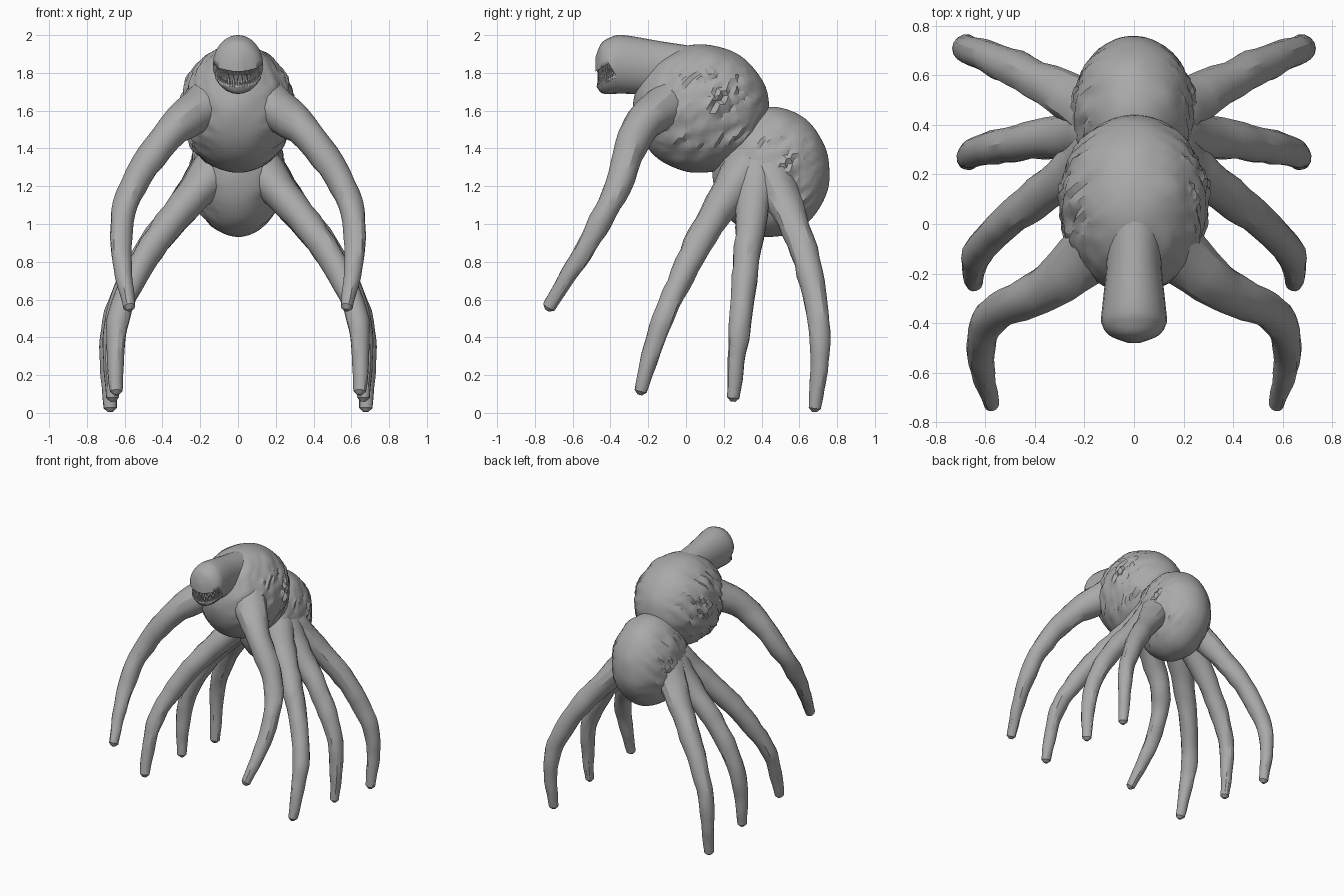
import bpy, bmesh, math
from mathutils import Vector, Matrix, noise

if "Cube" in bpy.data.objects:
    bpy.data.objects.remove(bpy.data.objects["Cube"])

grey = bpy.data.materials.new("skin_grey")
grey.use_nodes = True
colour = (0.4, 0.4, 0.4, 1)
grey.diffuse_color = colour
grey.node_tree.nodes["Principled BSDF"].inputs["Base Color"].default_value = colour


def select(obj):
    bpy.ops.object.select_all(action='DESELECT')
    obj.select_set(True)
    bpy.context.view_layer.objects.active = obj


def add_object(name, bm):
    bmesh.ops.recalc_face_normals(bm, faces=bm.faces)
    mesh = bpy.data.meshes.new(name)
    bm.to_mesh(mesh)
    bm.free()
    obj = bpy.data.objects.new(name, mesh)
    bpy.context.collection.objects.link(obj)
    mesh.materials.append(grey)
    select(obj)
    bpy.ops.object.shade_smooth_by_angle(angle=math.radians(30))
    return obj


def body_ball(name, centre, radii, wrinkle):
    """Ellipsoid with slanted skin folds on both flanks."""
    bm = bmesh.new()
    bmesh.ops.create_icosphere(bm, subdivisions=5, radius=1)
    for v in bm.verts:
        n = v.co.copy()
        p = Vector(a * b for a, b in zip(n, radii))
        along, across = p.y + p.z, p.y - p.z
        fold = noise.noise(Vector((n.x * 2, along * 7, across * 28)))
        flank = min(1, max(0, abs(n.x) * 1.8 - 0.5))
        lump = noise.noise(p * 7) * 0.006
        v.co = Vector(centre) + p + n * (fold * flank * wrinkle + lump)
    add_object(name, bm)


def loft(rings):
    """Skin a list of closed rings and cap both ends."""
    bm = bmesh.new()
    rows = [[bm.verts.new(p) for p in ring] for ring in rings]
    for a, b in zip(rows, rows[1:]):
        for i in range(len(a)):
            j = (i + 1) % len(a)
            bm.faces.new((a[i], a[j], b[j], b[i]))
    bm.faces.new(rows[0])
    bm.faces.new(rows[-1])
    return bm


def smooth_path(keys, steps):
    """Catmull-Rom interpolation through tuples of numbers."""
    keys = [Vector(k) for k in keys]
    ext = [keys[0]] + keys + [keys[-1]]
    out = []
    for a, b, c, d in zip(ext, ext[1:], ext[2:], ext[3:]):
        for s in range(steps):
            t = s / steps
            out.append(0.5 * (2 * b + (c - a) * t + (2 * a - 5 * b + 4 * c - d) * t * t
                              + (3 * b - a - 3 * c + d) * t ** 3))
    return out + [keys[-1]]


def limb_radius(drop):
    """Wide flare at the hip, slow taper towards the toe."""
    return 0.032 + 0.045 * (1 - drop * drop) + 0.06 * math.exp(-9 * drop)


def leg(name, keys, sides=14):
    """Knobbly limb from hip to toe, mirrored into a left and a right one."""
    path = smooth_path(keys, 6)
    toe = path[-1] + (path[-1] - path[-2]).normalized() * 0.02
    path.append(toe)
    hip_z = path[0].z
    for side, label in ((1, "left"), (-1, "right")):
        rings = []
        for i, p in enumerate(path):
            tangent = (path[min(i + 1, len(path) - 1)] - path[max(i - 1, 0)]).normalized()
            u = tangent.cross(Vector((0, 1, 0))).normalized()
            w = tangent.cross(u)
            radius = limb_radius((hip_z - p.z) / (hip_z - toe.z)) * (0.4 if p is toe else 1)
            ring = []
            for s in range(sides):
                a = math.tau * s / sides
                d = u * math.cos(a) + w * math.sin(a)
                q = p + d * radius * (1 + 0.16 * noise.noise((p + d * 0.08) * 9))
                ring.append((q.x * side, q.y, q.z))
            rings.append(ring)
        add_object(f"{label}_{name}", loft(rings))


# Body
body_ball("thorax", (0, 0.08, 1.61), (0.3, 0.36, 0.34), 0.022)
body_ball("abdomen", (0, 0.45, 1.275), (0.25, 0.31, 0.345), 0.016)

# Front legs hang from the thorax and reach forward
leg("front_leg", [(0.12, -0.06, 1.66), (0.34, -0.25, 1.5), (0.56, -0.36, 1.2),
                  (0.62, -0.5, 0.93), (0.6, -0.64, 0.7), (0.575, -0.725, 0.56)])

# Three abdomen legs share one bent outline (reach, drop) and fan out in y
outline = [(0.1, 0), (0.22, 0.1), (0.47, 0.35), (0.64, 0.61), (0.675, 0.81), (0.67, 1)]
fan = (("second_leg", 0.32, -0.1, -0.24, 0.115, 0.96),
       ("third_leg", 0.38, 0.3, 0.25, 0.08, 0.99),
       ("rear_leg", 0.42, 0.8, 0.68, 0.025, 1.01))
for name, start, bend, end, floor, reach in fan:
    leg(name, [(x * reach,
                start * (1 - d) ** 2 + 2 * bend * d * (1 - d) + end * d * d,
                1.3 - d * (1.3 - floor)) for x, d in outline])

# Head and neck: y, half width, top, bottom
head_keys = [(0.12, 0.13, 1.93, 1.66), (-0.12, 0.11, 1.965, 1.68), (-0.33, 0.128, 2, 1.69),
             (-0.4, 0.132, 1.988, 1.688), (-0.45, 0.1, 1.955, 1.695), (-0.48, 0.025, 1.88, 1.74)]
head_rings = []
for y, half, top, bottom in smooth_path(head_keys, 4):
    middle, height = (top + bottom) / 2, (top - bottom) / 2
    angles = [math.tau * i / 24 for i in range(24)]
    head_rings.append([(half * math.cos(a), y, middle + height * math.sin(a)) for a in angles])
head = add_object("head", loft(head_rings))

# Mouth slot, slanting up towards the cheeks
SLOPE = 0.6
mouth = Vector((0, -0.465, 1.775))
bm = bmesh.new()
bmesh.ops.create_cube(bm, size=1, matrix=Matrix.Translation(mouth)
                      @ Matrix.Rotation(math.atan(SLOPE), 4, 'X')
                      @ Matrix.Diagonal((0.4, 0.17, 0.07, 1)))
cutter = add_object("mouth_cutter", bm)
cutter.hide_render = True
cut = head.modifiers.new("mouth", 'BOOLEAN')
cut.operation = 'DIFFERENCE'
cut.object = cutter
select(head)
bpy.ops.object.modifier_apply(modifier="mouth")
bpy.data.objects.remove(cutter)

# Two interlocking rows of needle teeth
for row, point in (("upper_teeth", -1), ("lower_teeth", 1)):
    bm = bmesh.new()
    for i in range(24):
        a = math.radians(-78 + 156 * (i + 0.25 * point) / 23)
        back = 0.1 - 0.1 * math.cos(a)
        place = mouth + Vector((0.118 * math.sin(a), back, SLOPE * back - point * 0.018))
        bmesh.ops.create_cone(bm, cap_ends=True, segments=6, radius1=0.007, radius2=0.001, depth=0.07,
                              matrix=Matrix.Translation(place)
                              @ Matrix.Rotation(math.pi if point < 0 else 0, 4, 'X'))
    add_object(row, bm)
